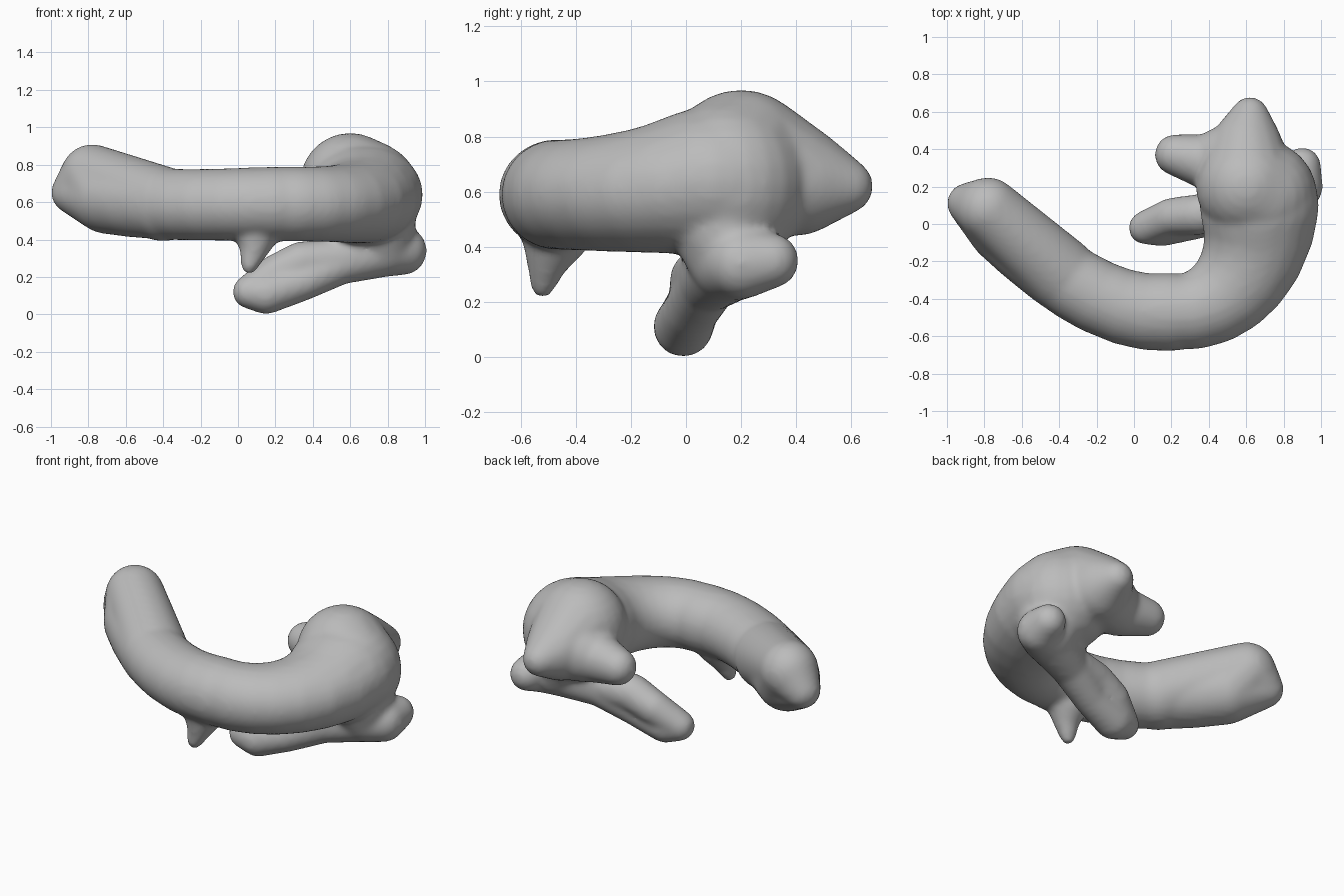
import bpy
import bmesh
from mathutils import Matrix, Vector
from mathutils.geometry import interpolate_bezier

cube = bpy.data.objects.get("Cube")
if cube:
    bpy.data.objects.remove(cube, do_unlink=True)

colour = (.5, .5, .5, 1)
grey = bpy.data.materials.new("plain grey")
grey.use_nodes = True
grey.diffuse_color = colour
grey.node_tree.nodes["Principled BSDF"].inputs["Base Color"].default_value = colour

skin = bmesh.new()


def add_link(*balls):
    """Add a closed hull wrapped around two balls, each with a width and a height radius."""
    part = bmesh.new()
    for centre, width, height in balls:
        place = Matrix.Translation(centre) @ Matrix.Diagonal((width, width, height, 1))
        bmesh.ops.create_uvsphere(part, u_segments=24, v_segments=14, radius=1, matrix=place)
    result = bmesh.ops.convex_hull(part, input=part.verts[:])
    leftover = {item for item in result["geom_interior"] + result["geom_unused"]
                if isinstance(item, bmesh.types.BMVert)}
    bmesh.ops.delete(part, geom=list(leftover), context="VERTS")
    bmesh.ops.recalc_face_normals(part, faces=part.faces[:])
    mesh = bpy.data.meshes.new("link")
    part.to_mesh(mesh)
    part.free()
    skin.from_mesh(mesh)
    bpy.data.meshes.remove(mesh)


def chain(balls):
    for first, second in zip(balls, balls[1:]):
        add_link(first, second)


def limb(*stations):
    """Join round balls given as x, y, z and radius."""
    chain([(Vector(station[:-1]), station[-1], station[-1]) for station in stations])


def bend(start, handle_in, handle_out, end, thin, wide, tall, steps=8):
    """Sweep a tube along a curve; it swells in width early and in height late."""
    path = interpolate_bezier(Vector(start), Vector(handle_in),
                              Vector(handle_out), Vector(end), steps)
    balls = []
    for i, point in enumerate(path):
        t = i / (steps - 1)
        balls.append((point, thin + (wide - thin) * t ** 1.5, thin + (tall - thin) * t ** 3))
    chain(balls)


# Long curved body, in two sweeping bends
tail = (-.7, -.02, .62)
middle = (.2, -.47, .59)
bend(tail, (-.4, -.3, .57), (-.1, -.5, .59), middle, .19, .21, .2)
bend(middle, (.5, -.5, .59), (.7, -.2, .58), (.67, .1, .64), .2, .32, .27)

# Blunt raised end of the body
crest = (-.78, .08, .74, .17)
limb((-.4, -.26, .59, .2), crest, (-.89, .11, .65, .11), (*tail, .19), crest)

# Domed head tapering to a rounded snout
limb((.68, .15, .63, .3), (.6, .2, .7, .27), (.6, .4, .64, .2), (.62, .58, .62, .1))

# Side lobe of the head
limb((.5, .35, .62, .18), (.4, .33, .6, .15), (.22, .37, .6, .11))

# Neck and knuckle under the head
limb((.75, .15, .47, .2), (.78, .16, .35, .15), (.88, .2, .34, .13), (.9, .31, .35, .1))

# Lower arm reaching inward, with a fuller upper edge leaning back
tip = (.06, -.02, .12, .09)
shoulder = (.78, .16, .34, .14)
limb(tip, (.15, -.01, .11, .11), (.34, .02, .17, .1), (.55, .08, .27, .11), shoulder)
limb(tip, (.2, .04, .22, .1), (.34, .05, .28, .11), (.55, .08, .3, .11), shoulder)

# Small spike below the body
limb((.1, -.47, .46, .13), (.09, -.5, .36, .08), (.06, -.52, .26, .045))

mesh = bpy.data.meshes.new("curved_body")
skin.to_mesh(mesh)
skin.free()
mesh.materials.append(grey)
body = bpy.data.objects.new("curved_body", mesh)
bpy.context.collection.objects.link(body)

# Fuse the links into one soft skin
fuse = body.modifiers.new("fuse", "REMESH")
fuse.mode = "VOXEL"
fuse.voxel_size = .016
fuse.use_smooth_shade = True
soften = body.modifiers.new("soften", "SMOOTH")
soften.factor = .5
soften.iterations = 12
